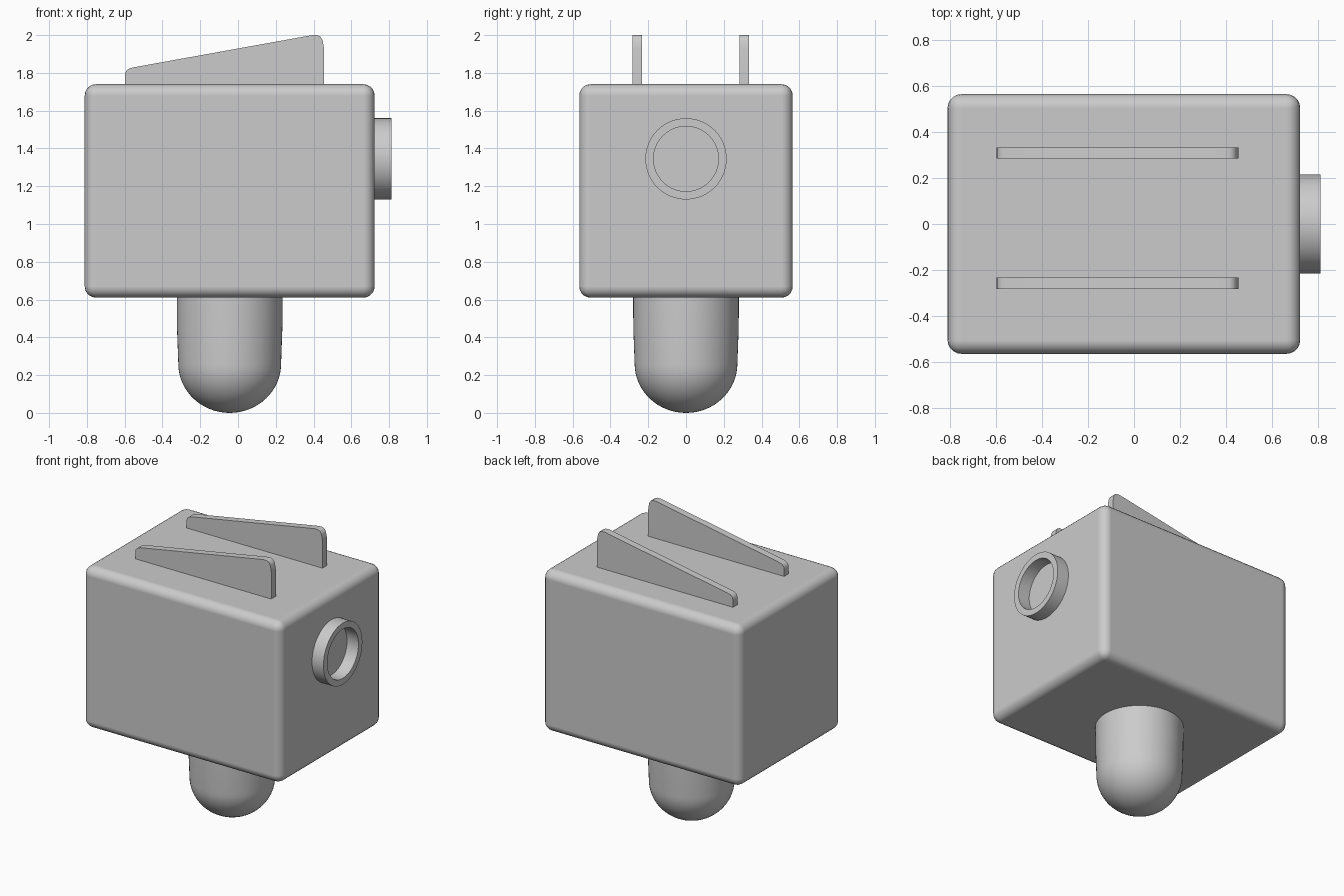
import bpy, bmesh
from math import sin, cos, pi, radians

if "Cube" in bpy.data.objects:
    bpy.data.objects.remove(bpy.data.objects["Cube"])


def make_object(name, bm, angle=30):
    bmesh.ops.recalc_face_normals(bm, faces=bm.faces)
    mesh = bpy.data.meshes.new(name)
    bm.to_mesh(mesh)
    bm.free()
    obj = bpy.data.objects.new(name, mesh)
    bpy.context.collection.objects.link(obj)
    bpy.ops.object.select_all(action='DESELECT')
    obj.select_set(True)
    bpy.context.view_layer.objects.active = obj
    bpy.ops.object.shade_smooth_by_angle(angle=radians(angle))
    return obj


def lathe(name, profile, closed=False, steps=64):
    """Spin (radius, height) points around z."""
    bm = bmesh.new()
    verts = [bm.verts.new((r, 0, z)) for r, z in profile]
    edges = [bm.edges.new(p) for p in zip(verts, verts[1:])]
    if closed:
        edges.append(bm.edges.new((verts[-1], verts[0])))
    bmesh.ops.spin(bm, geom=verts + edges, cent=(0, 0, 0), axis=(0, 0, 1),
                   angle=2 * pi, steps=steps)
    bmesh.ops.remove_doubles(bm, verts=bm.verts, dist=1e-4)
    return make_object(name, bm)


# Rounded box body
bm = bmesh.new()
bmesh.ops.create_cube(bm, size=1)
bmesh.ops.scale(bm, vec=(1.535, 1.13, 1.13), verts=bm.verts)
bmesh.ops.translate(bm, vec=(-0.044, 0, 1.175), verts=bm.verts)
body = make_object("body", bm)
bevel = body.modifiers.new("rounded_edges", 'BEVEL')
bevel.width = 0.06
bevel.segments = 5
bevel.harden_normals = True
for poly in body.data.polygons:
    poly.use_smooth = True

# Domed post under the body, slightly tapered
dome = [(0.272 * sin(a), 0.26 - 0.26 * cos(a))
        for a in (i * pi / 32 for i in range(17))]
post = lathe("domed_post", dome + [(0.279, 0.45), (0.28, 0.65), (0, 0.65)])
post.location.x = -0.044

# Open ring on the right face
ring = lathe("side_ring", [(0.172, -0.02), (0.215, -0.02), (0.215, 0.092), (0.172, 0.092)],
             closed=True)
ring.rotation_euler.y = pi / 2
ring.location = (0.72, 0, 1.345)

# Two wedge fins on the top
fin_profile = [(-0.598, 1.70), (-0.598, 1.79), (-0.593, 1.81), (-0.578, 1.822),
               (-0.555, 1.829), (0.36, 1.994), (0.395, 2.0), (0.42, 2.0),
               (0.437, 1.992), (0.448, 1.972), (0.455, 1.93), (0.455, 1.70)]
for name, y in (("front_fin", -0.282), ("back_fin", 0.284)):
    bm = bmesh.new()
    face = bm.faces.new([bm.verts.new((x, y, z)) for x, z in fin_profile])
    side = bmesh.ops.extrude_face_region(bm, geom=[face])
    bmesh.ops.translate(bm, vec=(0, 0.05, 0),
                        verts=[g for g in side["geom"] if isinstance(g, bmesh.types.BMVert)])
    make_object(name, bm, 40)
